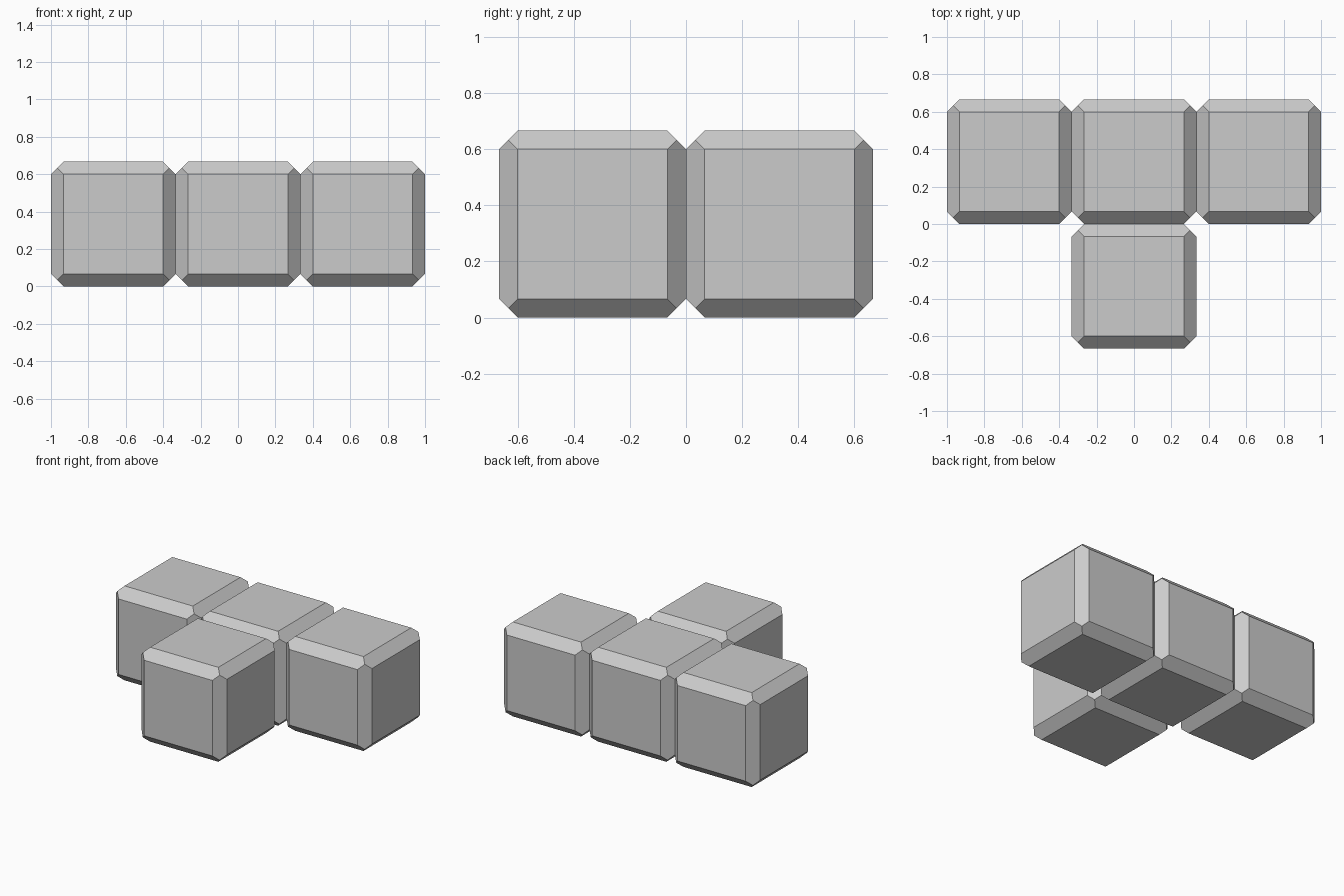
import bpy, bmesh
from itertools import product
from math import radians

if "Cube" in bpy.data.objects:
    bpy.data.objects.remove(bpy.data.objects["Cube"])

SIZE = 2 / 3          # cube side
H = SIZE / 2          # half side
A = H - 0.0667        # half side of the flat face inside the chamfer
C = (H + A) / 2       # corner point where three chamfers meet


def chamfered_cube_mesh():
    bm = bmesh.new()
    for sx, sy, sz in product((-1, 1), repeat=3):
        for p in ((H, A, A), (A, H, A), (A, A, H), (C, C, C)):
            bm.verts.new((sx * p[0], sy * p[1], sz * p[2]))
    bmesh.ops.convex_hull(bm, input=bm.verts[:])
    # merge the hull triangles into flat squares and hexagons
    bmesh.ops.dissolve_limit(bm, angle_limit=radians(2),
                             verts=bm.verts[:], edges=bm.edges[:])
    bmesh.ops.recalc_face_normals(bm, faces=bm.faces[:])
    mesh = bpy.data.meshes.new("chamfered_cube")
    bm.to_mesh(mesh)
    bm.free()
    return mesh


mesh = chamfered_cube_mesh()

# T layout: a row of three at the back, one in front of the middle
layout = {
    "left_block": (-SIZE, H),
    "middle_block": (0, H),
    "right_block": (SIZE, H),
    "front_block": (0, -H),
}
for name, (x, y) in layout.items():
    block = bpy.data.objects.new(name, mesh)
    block.location = (x, y, H)
    bpy.context.collection.objects.link(block)
